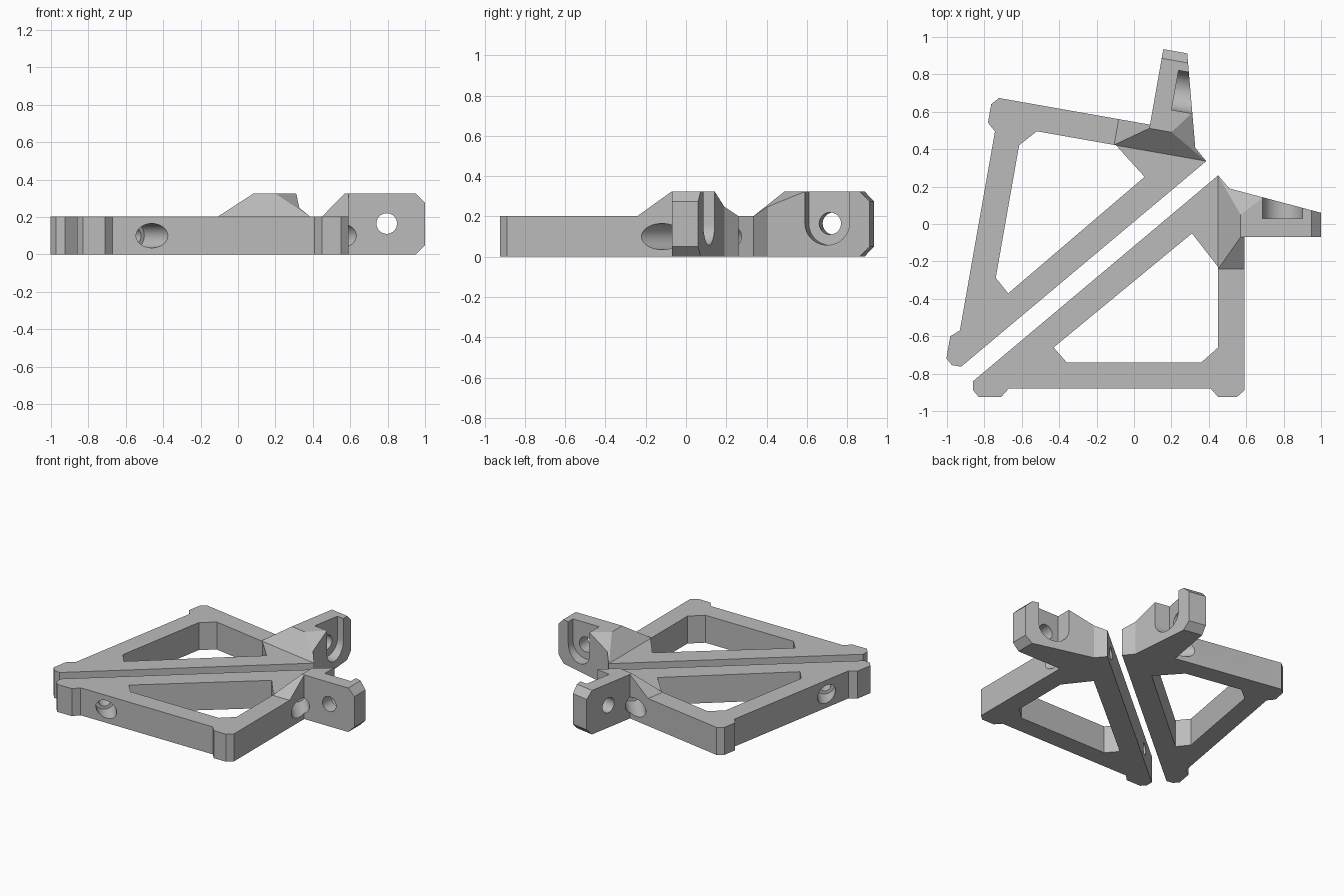
import bpy, bmesh, math
from mathutils import Vector, Matrix

cube = bpy.data.objects.get("Cube")
if cube:
    bpy.data.objects.remove(cube, do_unlink=True)

grey = bpy.data.materials.new("plain grey")
grey.use_nodes = True
grey.diffuse_color = (0.5, 0.5, 0.5, 1)
grey.node_tree.nodes["Principled BSDF"].inputs["Base Color"].default_value = (0.5, 0.5, 0.5, 1)


def add_object(name, bm):
    bmesh.ops.recalc_face_normals(bm, faces=bm.faces)
    mesh = bpy.data.meshes.new(name)
    bm.to_mesh(mesh)
    bm.free()
    mesh.materials.append(grey)
    obj = bpy.data.objects.new(name, mesh)
    bpy.context.scene.collection.objects.link(obj)
    return obj


def prism_bm(outline, low, high):
    bm = bmesh.new()
    face = bm.faces.new([bm.verts.new((x, y, low)) for x, y in outline])
    up = bmesh.ops.extrude_face_region(bm, geom=[face])["geom"]
    bmesh.ops.translate(bm, vec=(0, 0, high - low),
                        verts=[v for v in up if isinstance(v, bmesh.types.BMVert)])
    return bm


def rod(name, start, end, radius):
    start, end = Vector(start), Vector(end)
    axis = end - start
    place = Matrix.Translation((start + end) / 2) @ axis.to_track_quat("Z", "Y").to_matrix().to_4x4()
    bm = bmesh.new()
    bmesh.ops.create_cone(bm, cap_ends=True, segments=48, radius1=radius, radius2=radius,
                          depth=axis.length, matrix=place)
    return add_object(name, bm)


def combine(obj, other, operation):
    mod = obj.modifiers.new("combine", "BOOLEAN")
    mod.operation, mod.solver, mod.object = operation, "EXACT", other
    bpy.context.view_layer.update()
    evaluated = obj.evaluated_get(bpy.context.evaluated_depsgraph_get())
    mesh = bpy.data.meshes.new_from_object(evaluated)
    obj.modifiers.clear()
    obj.data = mesh
    bpy.data.objects.remove(other, do_unlink=True)


# Triangular frame with corner feet and an open window
frame_outline = [(-0.86, -0.84), (-0.86, -0.89), (-0.83, -0.925), (-0.71, -0.925),
                 (-0.67, -0.88), (0.41, -0.88), (0.45, -0.925), (0.55, -0.925),
                 (0.59, -0.89), (0.59, -0.07), (0.45, 0.26)]
window = [(-0.43, -0.66), (-0.36, -0.74), (0.36, -0.74), (0.45, -0.66), (0.45, -0.23), (0.31, -0.05)]
bracket = add_object("right_bracket", prism_bm(frame_outline, 0, 0.203))
combine(bracket, add_object("window_cutter", prism_bm(window, -0.1, 0.5)), "DIFFERENCE")

# Raised arm, trimmed by sloping planes
arm_outline = [(0.45, -0.24), (0.59, -0.24), (0.59, -0.07), (1, -0.07), (1, 0.06), (0.51, 0.19), (0.45, 0.26)]
arm = prism_bm(arm_outline, 0, 0.325)
trims = [((0.45, 0, 0.203), (-0.122, 0, 0.12)),
         ((0, -0.24, 0.203), (0, -0.122, 0.17)),
         ((0.57, 0.05, 0.325), (-0.31, 0.41, 1)),
         ((1, 0, 0.275), (1, 0, 1)),
         ((1, 0, 0.05), (1, 0, -1))]
for point, normal in trims:
    cut = bmesh.ops.bisect_plane(arm, geom=arm.verts[:] + arm.edges[:] + arm.faces[:], dist=1e-5,
                                 plane_co=point, plane_no=Vector(normal).normalized(), clear_outer=True)
    rim = [e for e in cut["geom_cut"] if isinstance(e, bmesh.types.BMEdge) and e.is_boundary]
    bmesh.ops.holes_fill(arm, edges=rim)
combine(bracket, add_object("arm", arm), "UNION")

# Bolt hole and open-topped nut recess in the arm
hole_x, hole_z, recess = 0.795, 0.165, 0.107
combine(bracket, rod("bolt_cutter", (hole_x, -0.3, hole_z), (hole_x, 0.3, hole_z), 0.055), "DIFFERENCE")
bm = bmesh.new()
profile = [(hole_x + recess * math.cos(a), hole_z + recess * math.sin(a))
           for a in [math.pi * (1 + i / 24) for i in range(25)]]
profile += [(hole_x + recess, 0.5), (hole_x - recess, 0.5)]
face = bm.faces.new([bm.verts.new((x, 0.03, z)) for x, z in profile])
back = bmesh.ops.extrude_face_region(bm, geom=[face])["geom"]
bmesh.ops.translate(bm, vec=(0, 0.4, 0), verts=[v for v in back if isinstance(v, bmesh.types.BMVert)])
combine(bracket, add_object("recess_cutter", bm), "DIFFERENCE")

# Stepped screw holes square to the long side
slant = math.radians(40)
across = Vector((-math.sin(slant), math.cos(slant), 0))
corner = Vector((0.45, 0.26, 0.1))
for entry in (Vector((-0.46, -0.88, 0.1)), Vector((0.59, -0.12, 0.1))):
    reach = (corner - entry).dot(across)
    combine(bracket, rod("screw_cutter", entry - across * 0.3, entry + across * (reach + 0.1), 0.042), "DIFFERENCE")
    combine(bracket, rod("head_cutter", entry - across * 0.3, entry + across * (reach - 0.147), 0.065), "DIFFERENCE")

# Mirrored partner across the gap
pivot = Matrix.Translation((0.4175, 0.2975, 0))
flip = pivot @ Matrix.Scale(-1, 4, across) @ pivot.inverted()
partner = bpy.data.objects.new("left_bracket", bracket.data.copy())
bpy.context.scene.collection.objects.link(partner)
partner.data.transform(flip)
partner.data.flip_normals()

for obj in (bracket, partner):
    bpy.ops.object.select_all(action="DESELECT")
    obj.select_set(True)
    bpy.context.view_layer.objects.active = obj
    bpy.ops.object.shade_smooth_by_angle(angle=math.radians(20))
